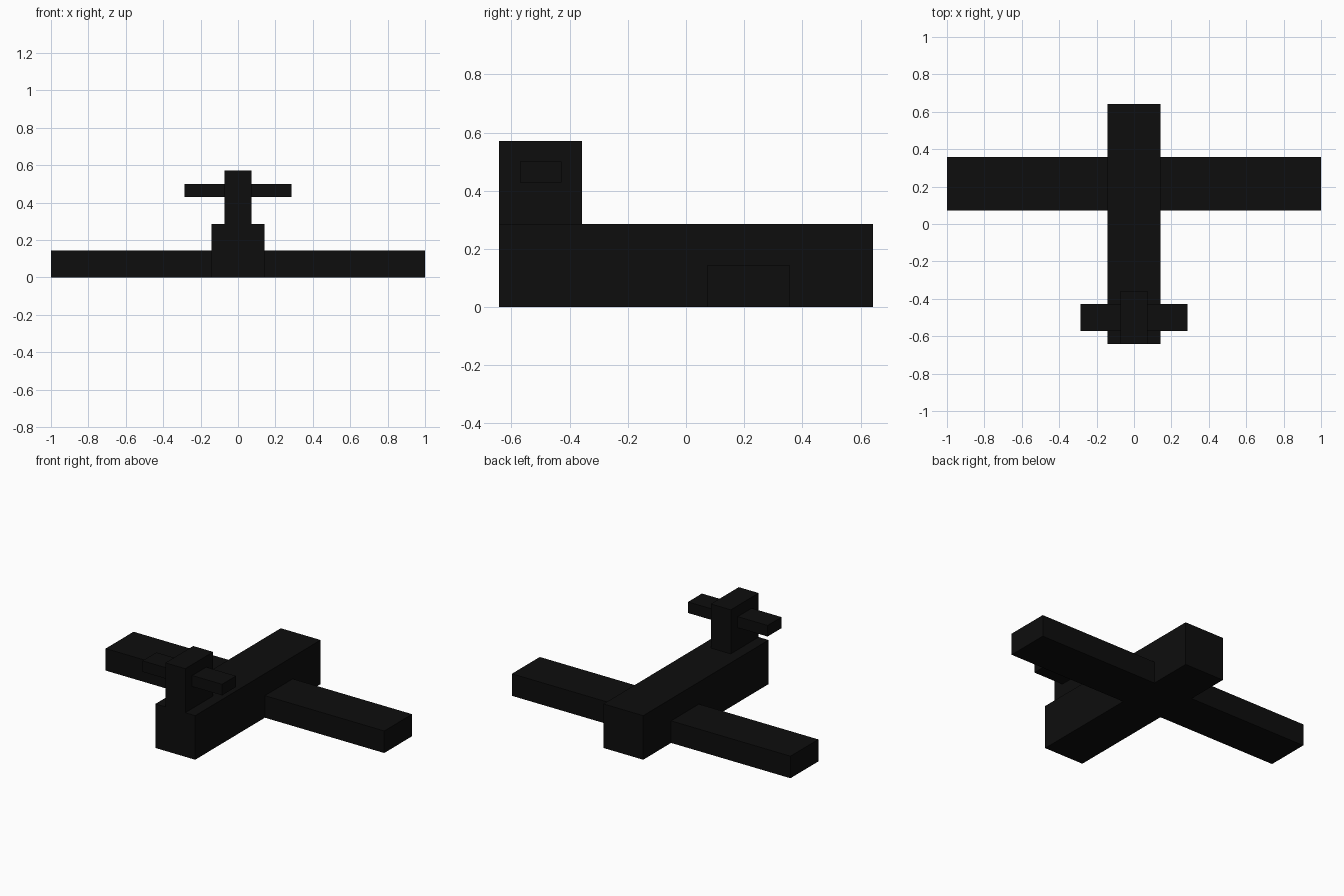
import bpy
import bmesh
from mathutils import Vector

if "Cube" in bpy.data.objects:
    bpy.data.objects.remove(bpy.data.objects["Cube"], do_unlink=True)

U = 1 / 7  # block module

black = bpy.data.materials.new("matte_black")
black.use_nodes = True
colour = (0.004, 0.004, 0.004, 1)
black.diffuse_color = colour
black.node_tree.nodes["Principled BSDF"].inputs["Base Color"].default_value = colour


def block(name, low, high):
    """Box between two opposite corners, given in modules."""
    low, high = Vector(low) * U, Vector(high) * U
    bm = bmesh.new()
    bmesh.ops.create_cube(bm, size=1)
    bmesh.ops.scale(bm, vec=high - low, verts=bm.verts)
    mesh = bpy.data.meshes.new(name)
    bm.to_mesh(mesh)
    bm.free()
    mesh.materials.append(black)
    obj = bpy.data.objects.new(name, mesh)
    obj.location = (low + high) / 2
    bpy.context.collection.objects.link(obj)
    return obj


# Body and upright tail fin
block("fuselage", (-1, -4.5, 0), (1, 4.5, 2))
block("tail_fin", (-0.5, -4.5, 2), (0.5, -2.5, 4))

# Wings and tailplanes, one on each side
for side, s in (("left", 1), ("right", -1)):
    for part, root, tip, y, z in (
        ("wing", 1, 7, (0.5, 2.5), (0, 1)),
        ("tailplane", 0.5, 2, (-4, -3), (3, 3.5)),
    ):
        x = sorted((s * root, s * tip))
        block(f"{side}_{part}", (x[0], y[0], z[0]), (x[1], y[1], z[1]))
